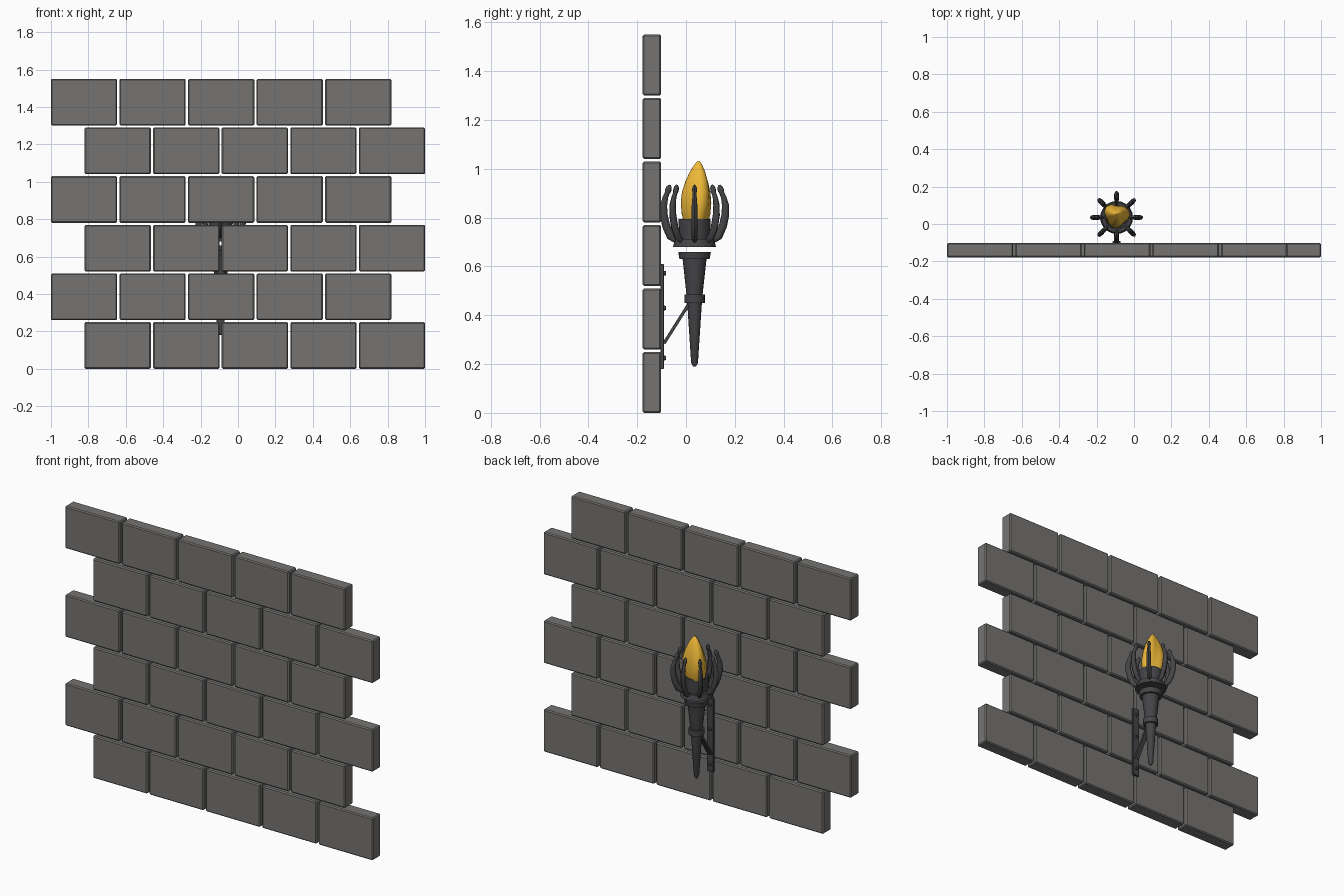
import bpy, bmesh, math
from mathutils import Vector, Matrix

if "Cube" in bpy.data.objects:
    bpy.data.objects.remove(bpy.data.objects["Cube"])

CX, CY = -0.093, 0.035   # torch axis


def material(name, rgb):
    m = bpy.data.materials.new(name)
    m.diffuse_color = (*rgb, 1)
    m.use_nodes = True
    m.node_tree.nodes["Principled BSDF"].inputs["Base Color"].default_value = m.diffuse_color
    return m


STONE = material("stone", (0.18, 0.175, 0.17))
IRON = material("iron", (0.06, 0.06, 0.066))
FIRE = material("fire", (0.85, 0.48, 0.04))


def finish(name, bm, mat, smooth=None, bevel=0):
    bmesh.ops.recalc_face_normals(bm, faces=bm.faces)
    me = bpy.data.meshes.new(name)
    bm.to_mesh(me)
    bm.free()
    me.materials.append(mat)
    ob = bpy.data.objects.new(name, me)
    bpy.context.collection.objects.link(ob)
    if bevel:
        b = ob.modifiers.new("bevel", 'BEVEL')
        b.width, b.segments = bevel, 1
    if smooth:
        bpy.ops.object.select_all(action='DESELECT')
        ob.select_set(True)
        bpy.context.view_layer.objects.active = ob
        bpy.ops.object.shade_smooth_by_angle(angle=math.radians(smooth))
    return ob


def box(name, center, size, mat, bevel=0, rot_x=0):
    bm = bmesh.new()
    m = Matrix.Translation(center) @ Matrix.Rotation(rot_x, 4, 'X') @ Matrix.Diagonal((*size, 1))
    bmesh.ops.create_cube(bm, size=1, matrix=m)
    return finish(name, bm, mat, bevel=bevel)


def skin_rings(bm, rings, closed=False):
    # join rings of points with quads, cap the ends unless the loop is closed
    vs = [[bm.verts.new(p) for p in r] for r in rings]
    n = len(vs[0])
    pairs = list(zip(vs, vs[1:])) + ([(vs[-1], vs[0])] if closed else [])
    for a, b in pairs:
        for i in range(n):
            j = (i + 1) % n
            bm.faces.new((a[i], a[j], b[j], b[i]))
    if not closed:
        bm.faces.new(vs[0][::-1])
        bm.faces.new(vs[-1])


def lathe(name, profile, sides=20, closed=False):
    bm = bmesh.new()
    rings = [[(CX + r * math.cos(2 * math.pi * i / sides),
               CY + r * math.sin(2 * math.pi * i / sides), z) for i in range(sides)]
             for r, z in profile]
    skin_rings(bm, rings, closed)
    return finish(name, bm, IRON, smooth=30)


# stone wall, staggered courses
for row in range(6):
    x0 = -0.82 if row % 2 == 0 else -1.0
    for k in range(5):
        box(f"brick_{row}_{k}", (x0 + 0.177 + k * 0.3665, -0.14, 0.1245 + row * 0.2602),
            (0.354, 0.076, 0.249), STONE, bevel=0.006)

# tapered handle with collar and cap
lathe("handle", [(0.006, 0.19), (0.014, 0.205), (0.03, 0.45), (0.042, 0.45), (0.042, 0.485),
                 (0.033, 0.485), (0.049, 0.63), (0.062, 0.63), (0.067, 0.66), (0.045, 0.66)])

# open basket cup
lathe("cup", [(0.06, 0.68), (0.088, 0.68), (0.08, 0.712), (0.062, 0.712), (0.066, 0.795),
              (0.058, 0.795), (0.05, 0.72), (0.03, 0.712), (0.003, 0.712), (0.003, 0.68)],
      closed=True)

# curved prongs around the cup: (radius, height, thickness)
PATH = [(0.074, 0.705, 0.011), (0.098, 0.722, 0.016), (0.116, 0.765, 0.0165),
        (0.126, 0.81, 0.016), (0.127, 0.85, 0.0145), (0.119, 0.885, 0.011),
        (0.112, 0.9, 0.010), (0.108, 0.912, 0.013), (0.104, 0.925, 0.011), (0.101, 0.934, 0.004)]
for k in range(8):
    a = k * math.pi / 4
    out, side = Vector((math.cos(a), math.sin(a), 0)), Vector((-math.sin(a), math.cos(a), 0))
    pts = [Vector((CX, CY, z)) + out * r for r, z, _ in PATH]
    rings = []
    for i, p in enumerate(pts):
        t = (pts[min(i + 1, len(pts) - 1)] - pts[max(i - 1, 0)]).normalized()
        nrm = side.cross(t)
        w = PATH[i][2]
        rings.append([p + (side * math.cos(q) * 0.8 + nrm * math.sin(q)) * w
                      for q in [j * math.pi / 4 for j in range(8)]])
    bm = bmesh.new()
    skin_rings(bm, rings)
    finish(f"prong_{k}", bm, IRON, smooth=45)

# twisted, lobed flame
FLAME = [(0.03, 0.725), (0.048, 0.77), (0.059, 0.815), (0.063, 0.86), (0.059, 0.905),
         (0.047, 0.95), (0.031, 0.99), (0.016, 1.017), (0.003, 1.032)]
rings = []
for r, z in FLAME:
    u = (z - 0.725) / 0.307
    ring = []
    for i in range(24):
        a = 2 * math.pi * i / 24
        q = r * (1 + 0.13 * math.cos(3 * a - 2.4 * u) + 0.05 * math.cos(2 * a + u))
        ring.append((CX + q * math.cos(a), CY + 0.006 + 0.011 * u + q * math.sin(a), z))
    rings.append(ring)
bm = bmesh.new()
skin_rings(bm, rings)
finish("flame", bm, FIRE, smooth=40)

# wall plate, bolts and diagonal strut
box("wall_plate", (CX, -0.098, 0.395), (0.042, 0.014, 0.43), IRON, bevel=0.002)
for k, z in enumerate((0.225, 0.43, 0.572)):
    bm = bmesh.new()
    bmesh.ops.create_cone(bm, cap_ends=True, segments=12, radius1=0.011, radius2=0.008, depth=0.012,
                          matrix=Matrix.Translation((CX, -0.087, z)) @ Matrix.Rotation(-math.pi / 2, 4, 'X'))
    finish(f"bolt_{k}", bm, IRON, smooth=30)
a, b = Vector((CX, -0.09, 0.285)), Vector((CX, 0.014, 0.45))
d = b - a
box("strut", (a + b) / 2, (0.026, 0.013, d.length), IRON, rot_x=-math.atan2(d.y, d.z))
